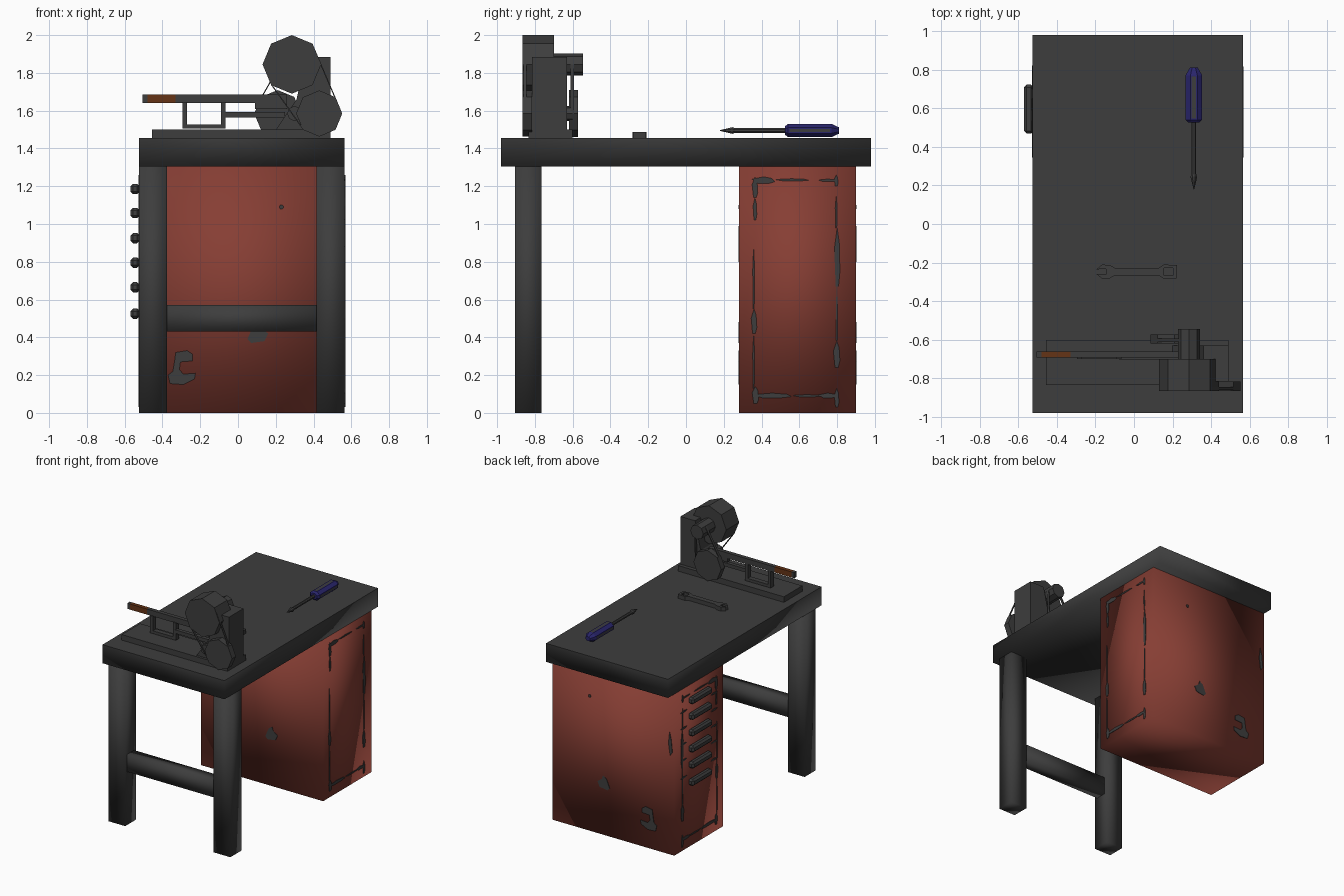
import bpy, bmesh, math
from mathutils import Vector

if "Cube" in bpy.data.objects:
    bpy.data.objects.remove(bpy.data.objects["Cube"])


def material(name, r, g, b):
    m = bpy.data.materials.new(name)
    m.diffuse_color = (r, g, b, 1)
    m.use_nodes = True
    m.node_tree.nodes["Principled BSDF"].inputs["Base Color"].default_value = m.diffuse_color
    return m


GREY = material("dark_steel", 0.047, 0.047, 0.047)
RED = material("red_paint", 0.24, 0.048, 0.034)
BLUE = material("blue_plastic", 0.022, 0.018, 0.15)
BROWN = material("brown_grip", 0.13, 0.034, 0.008)


def finish(bm, name, *mats):
    bmesh.ops.recalc_face_normals(bm, faces=bm.faces)
    me = bpy.data.meshes.new(name)
    bm.to_mesh(me)
    bm.free()
    ob = bpy.data.objects.new(name, me)
    bpy.context.collection.objects.link(ob)
    for m in mats:
        me.materials.append(m)
    return ob


def place(axis, u, v, w):
    return {'x': (w, u, v), 'y': (u, w, v), 'z': (u, v, w)}[axis]


def prism(name, pts, axis, lo, hi, mat=GREY):
    """Outline extruded along an axis."""
    bm = bmesh.new()
    a = [bm.verts.new(place(axis, u, v, lo)) for u, v in pts]
    b = [bm.verts.new(place(axis, u, v, hi)) for u, v in pts]
    bm.faces.new(a)
    bm.faces.new(b)
    for i in range(len(pts)):
        j = (i + 1) % len(pts)
        bm.faces.new((a[i], a[j], b[j], b[i]))
    return finish(bm, name, mat)


def box(name, x, y, z, mat=GREY, bevel=0, smooth=False):
    bm = bmesh.new()
    bmesh.ops.create_cube(bm, size=1)
    for v in bm.verts:
        v.co = [(r[0] + r[1]) / 2 + c * (r[1] - r[0]) for c, r in zip(v.co, (x, y, z))]
    if bevel:
        bmesh.ops.bevel(bm, geom=bm.edges[:], offset=bevel, segments=1, affect='EDGES')
    for f in bm.faces:
        f.smooth = smooth
    return finish(bm, name, mat)


def octagon(c, r, n=8):
    return [(c[0] + r * math.cos(math.tau * i / n), c[1] + r * math.sin(math.tau * i / n))
            for i in range(n)]


def belt(name, c1, r1, c2, r2, y0, y1):
    """Thin open strip wrapped round two wheels (convex hull of both outlines)."""
    pts = sorted(octagon(c1, r1) + octagon(c2, r2))

    def half(seq):
        h = []
        for p in seq:
            while len(h) > 1 and ((h[-1][0] - h[-2][0]) * (p[1] - h[-2][1])
                                  - (h[-1][1] - h[-2][1]) * (p[0] - h[-2][0])) <= 1e-6:
                h.pop()
            h.append(p)
        return h[:-1]
    hull = half(pts) + half(pts[::-1])
    bm = bmesh.new()
    rows = [[bm.verts.new((u, y, v)) for u, v in hull] for y in (y0, y1)]
    for i in range(len(hull)):
        j = (i + 1) % len(hull)
        bm.faces.new((rows[0][i], rows[0][j], rows[1][j], rows[1][i]))
    ob = finish(bm, name, GREY)
    mod = ob.modifiers.new("thickness", 'SOLIDIFY')
    mod.thickness = 0.006


# Bench top: soft shading everywhere except round the flat upper face
top = box("bench_top", (-0.525, 0.565), (-0.98, 0.98), (1.305, 1.455), smooth=True)
for e in top.data.edges:
    e.use_edge_sharp = all(top.data.vertices[i].co.z > 1.4 for i in e.vertices)

# Legs and cross bar
for side, x in (("left", -0.525), ("right", 0.415)):
    box(side + "_leg", (x, x + 0.15), (-0.905, -0.765), (0, 1.305), smooth=True)
box("cross_bar", (-0.375, 0.415), (-0.88, -0.79), (0.43, 0.57), smooth=True)

# Drawer cabinet and handles
box("cabinet", (-0.525, 0.565), (0.28, 0.90), (0, 1.305), RED, smooth=True)
drawers = (1.185, 1.058, 0.925, 0.795, 0.665, 0.525)
for i, z in enumerate(drawers):
    box(f"drawer_handle_{i + 1}", (-0.57, -0.52), (0.468, 0.722), (z - 0.027, z + 0.027), bevel=0.014)


# Worn paint: thin bare-metal plates on the cabinet
def streak(u0, u1, v0, v1):
    du, dv = (u1 - u0) * 0.25, (v1 - v0) * 0.25
    return [(u0 + du, v0), (u1 - du, v0), (u1, v0 + dv), (u1 - du / 2, v1 - dv),
            (u0 + 2 * du, v1), (u0, v1 - 1.5 * dv)]


side_wear = [(0.35, 0.47, 1.215, 1.25), (0.35, 0.38, 1.14, 1.25), (0.355, 0.375, 1.02, 1.14),
             (0.47, 0.65, 1.228, 1.24), (0.70, 0.80, 1.225, 1.238), (0.785, 0.805, 1.2, 1.26),
             (0.353, 0.363, 0.55, 0.88), (0.345, 0.375, 0.42, 0.55), (0.353, 0.363, 0.13, 0.42),
             (0.35, 0.385, 0.05, 0.14), (0.35, 0.56, 0.08, 0.105), (0.56, 0.72, 0.085, 0.097),
             (0.70, 0.80, 0.08, 0.105), (0.785, 0.81, 0.03, 0.13), (0.78, 0.815, 0.24, 0.38),
             (0.793, 0.803, 0.38, 0.67), (0.785, 0.815, 0.67, 0.98), (0.79, 0.8, 0.98, 1.15)]
drawer_wear = [(a, b, z + 0.055, z + 0.07) for z in drawers[1:] for a, b in ((0.35, 0.43), (0.74, 0.82))]
for s in side_wear:
    prism("right_wear", streak(*s), 'x', 0.563, 0.568)
for s in side_wear + drawer_wear:
    prism("left_wear", streak(*s), 'x', -0.528, -0.523)
crescent = [(-0.37, 0.20), (-0.36, 0.155), (-0.29, 0.15), (-0.23, 0.18), (-0.225, 0.21), (-0.29, 0.205),
            (-0.31, 0.23), (-0.305, 0.27), (-0.24, 0.275), (-0.24, 0.31), (-0.27, 0.33), (-0.33, 0.32),
            (-0.335, 0.28), (-0.345, 0.22)]
chip = [(0.05, 0.39), (0.07, 0.37), (0.14, 0.38), (0.16, 0.42), (0.12, 0.45), (0.11, 0.48), (0.08, 0.46)]
nick = [(-0.51, 0.83), (-0.49, 0.80), (-0.475, 0.9), (-0.485, 0.99), (-0.5, 0.93)]
for face, y in (("front", 0.277), ("back", 0.898)):
    for pts in (crescent, chip, nick, octagon((0.23, 1.09), 0.012, 6)):
        prism(face + "_wear", pts, 'y', y, y + 0.005)

# Power saw: base, post, motor, wheels and belts
box("saw_base", (-0.455, 0.49), (-0.835, -0.60), (1.455, 1.50))
prism("saw_post", [(0.17, 1.455), (0.49, 1.455), (0.49, 1.885), (0.36, 1.885), (0.31, 1.66)],
      'y', -0.815, -0.63)
motor, front_c, rear_c = (0.285, 1.845), (0.43, 1.585), (0.21, 1.585)
prism("saw_motor", octagon(motor, 0.155), 'y', -0.865, -0.70)
prism("motor_shaft", octagon(motor, 0.058), 'y', -0.70, -0.545)
prism("front_wheel", octagon(front_c, 0.122), 'y', -0.865, -0.815)
prism("rear_wheel", octagon(rear_c, 0.124), 'y', -0.62, -0.572)
prism("wheel_axle", octagon((0.3, 1.585), 0.04), 'y', -0.85, -0.6)
belt("front_belt", motor, 0.155, front_c, 0.122, -0.86, -0.845)
belt("rear_belt", motor, 0.058, rear_c, 0.124, -0.612, -0.592)

# Saw arm, grip and frame
box("saw_arm", (-0.33, 0.26), (-0.692, -0.66), (1.64, 1.685))
box("saw_grip", (-0.48, -0.33), (-0.692, -0.66), (1.64, 1.685), BROWN)
box("saw_arm_tip", (-0.505, -0.48), (-0.692, -0.66), (1.64, 1.685))
for i, x in enumerate((-0.295, -0.09)):
    box(f"frame_post_{i + 1}", (x, x + 0.025), (-0.70, -0.66), (1.505, 1.645))
box("frame_foot", (-0.295, -0.065), (-0.70, -0.66), (1.505, 1.528))
box("push_rod", (-0.075, 0.25), (-0.705, -0.675), (1.563, 1.592))
box("upper_rod", (0.09, 0.26), (-0.69, -0.66), (1.61, 1.64))

# Wrench: open jaw with shaft, and ring end
jaw = [(-0.195, 0.012), (-0.165, 0.037), (-0.125, 0.034), (-0.10, 0.02)]
slot = [(-0.145, -0.014), (-0.145, 0.014)]
outline = jaw + [(0.13, 0.02), (0.13, -0.02)] + [(x, -y) for x, y in jaw[::-1]] + slot
prism("wrench_shaft", [(x, y - 0.247) for x, y in outline], 'z', 1.455, 1.488)
for i, s in enumerate((-1, 1)):
    prism(f"ring_side_{i + 1}", [(x, s * y - 0.247) for x, y in
          ((0.13, 0.02), (0.155, 0.037), (0.222, 0.034), (0.222, 0.02))], 'z', 1.455, 1.488)
box("ring_inner", (0.13, 0.155), (-0.267, -0.227), (1.455, 1.488))
box("ring_outer", (0.203, 0.222), (-0.267, -0.227), (1.455, 1.488))


# Screwdriver turned along y
def turned(name, rings, flat, *mats):
    bm = bmesh.new()
    loops = [[bm.verts.new((0.31 + r * math.cos(a), y, 1.495 + flat * r * math.sin(a)))
              for a in [math.tau * (i + 0.5) / 8 for i in range(8)]] for y, r in rings]
    bm.faces.new(loops[0])
    bm.faces.new(loops[-1])
    for a, b in zip(loops, loops[1:]):
        for i in range(8):
            bm.faces.new((a[i], a[i - 1], b[i - 1], b[i]))
    if len(mats) > 1:
        # bare centres on the long facets facing up, down and sideways
        bm.normal_update()
        long = [f for f in bm.faces if len(f.verts) == 4 and f.calc_area() > 0.005
                and max(abs(f.normal.x), abs(f.normal.z)) > 0.95]
        bmesh.ops.inset_individual(bm, faces=long, thickness=0.01)
        for f in long:
            f.material_index = 1
    return finish(bm, name, *mats)


turned("screwdriver_handle", [(0.525, 0.03), (0.54, 0.047), (0.77, 0.047), (0.81, 0.022)], 0.82, BLUE, GREY)
turned("screwdriver_shaft", [(0.18, 0.002), (0.245, 0.019), (0.26, 0.013), (0.53, 0.013)], 1, GREY)
